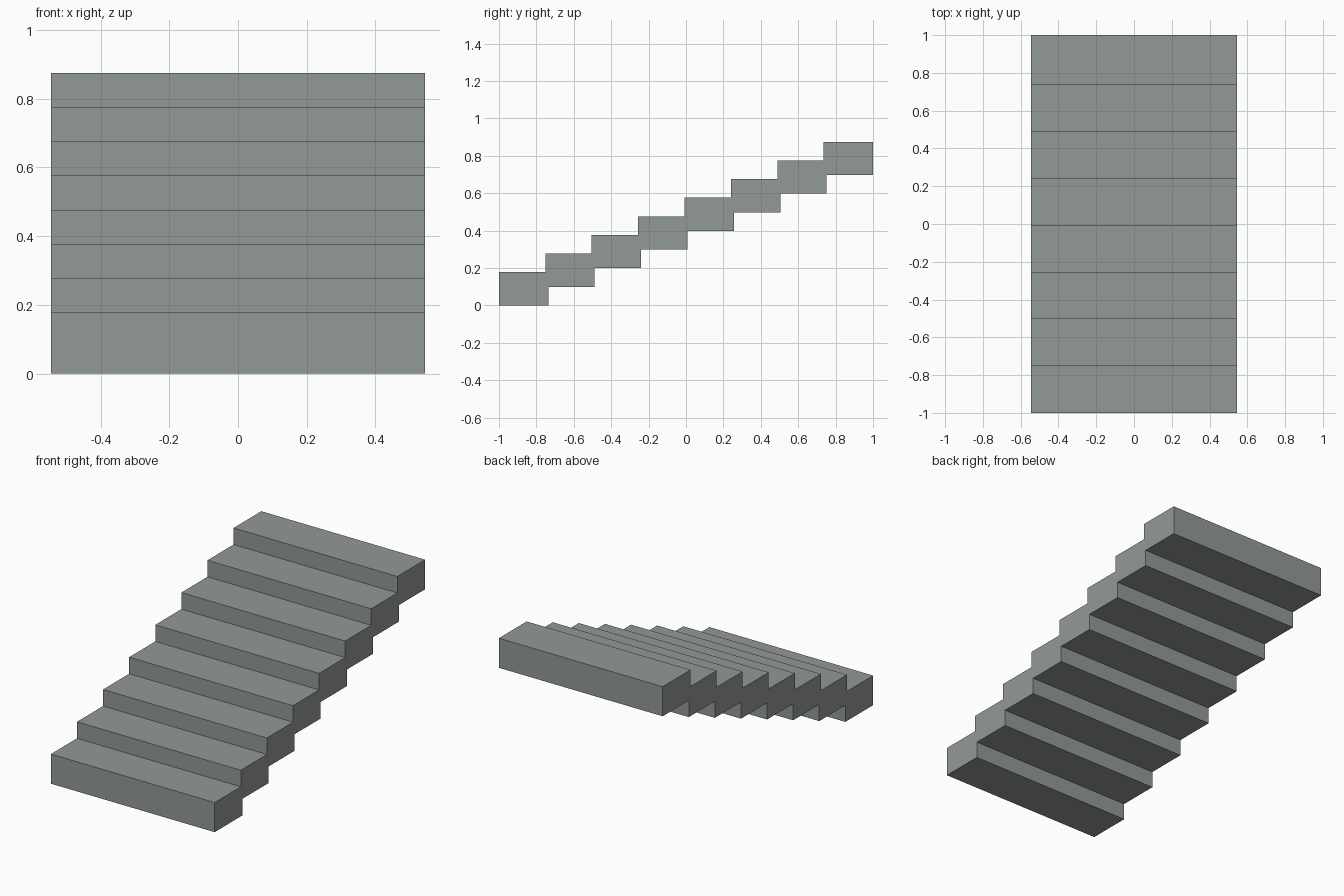
import bpy
import bmesh

cube = bpy.data.objects.get("Cube")
if cube:
    bpy.data.objects.remove(cube, do_unlink=True)

STEPS = 8
WIDTH = 1.09
DEPTH = 0.264                        # each tread slightly overlaps the next
HEIGHT = 0.178
GOING = (2 - DEPTH) / (STEPS - 1)    # horizontal distance between steps
RISE = (0.875 - HEIGHT) / (STEPS - 1)

# Stone colour
stone = bpy.data.materials.new("grey stone")
stone.use_nodes = True
colour = (0.29, 0.32, 0.31, 1)
stone.diffuse_color = colour
stone.node_tree.nodes["Principled BSDF"].inputs["Base Color"].default_value = colour

# Stepped side profile: up along the treads, back down along the underside
upper, lower = [], []
for i in range(STEPS):
    front, base = -1 + i * GOING, i * RISE
    back, top = front + DEPTH, base + HEIGHT
    next_front = front + GOING if i < STEPS - 1 else back
    upper += [(front, top), (next_front, top)]
    prev_back = back - GOING if i else front
    lower += [(prev_back, base), (back, base)]
profile = upper + lower[::-1]

# Flight of stairs: the profile extruded across the width
bm = bmesh.new()
side = bm.faces.new([bm.verts.new((-WIDTH / 2, y, z)) for y, z in profile])
extruded = bmesh.ops.extrude_face_region(bm, geom=[side])["geom"]
moved = [v for v in extruded if isinstance(v, bmesh.types.BMVert)]
bmesh.ops.translate(bm, verts=moved, vec=(WIDTH, 0, 0))
bmesh.ops.recalc_face_normals(bm, faces=bm.faces)

mesh = bpy.data.meshes.new("stair_flight")
bm.to_mesh(mesh)
bm.free()
mesh.materials.append(stone)
bpy.context.collection.objects.link(bpy.data.objects.new("stair_flight", mesh))
